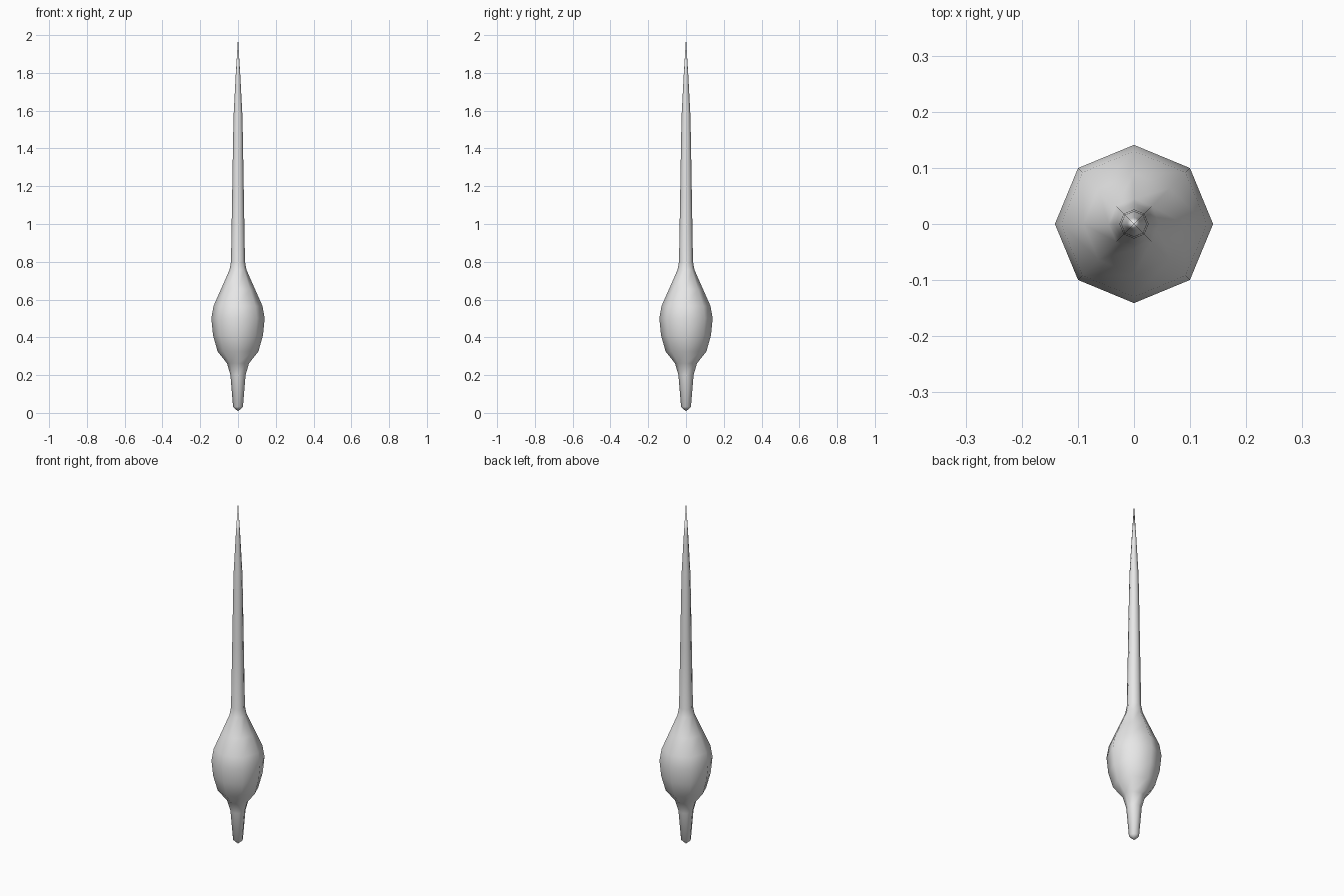
import bpy, bmesh, math

cube = bpy.data.objects.get("Cube")
if cube:
    bpy.data.objects.remove(cube, do_unlink=True)

SIDES = 8
# Cross-section as (radius, height), from the bottom tip to the top point
PROFILE = [(0, 0.008), (0.026, 0.032), (0.040, 0.20), (0.058, 0.262),
           (0.108, 0.325), (0.132, 0.41), (0.141, 0.50), (0.130, 0.565),
           (0.090, 0.655), (0.045, 0.757), (0.037, 0.80), (0.031, 1.15),
           (0.026, 1.45), (0.023, 1.58), (0.012, 1.79), (0, 1.985)]

# Plain grey material
grey = bpy.data.materials.new("light_grey")
grey.use_nodes = True
colour = (0.8, 0.8, 0.8, 1)
grey.diffuse_color = colour
grey.node_tree.nodes["Principled BSDF"].inputs["Base Color"].default_value = colour

# Spindle: the profile turned around the vertical axis
bm = bmesh.new()
verts = [bm.verts.new((r, 0, z)) for r, z in PROFILE]
edges = [bm.edges.new(pair) for pair in zip(verts, verts[1:])]
bmesh.ops.spin(bm, geom=verts + edges, cent=(0, 0, 0), axis=(0, 0, 1),
               angle=math.tau, steps=SIDES, use_duplicate=False)
bmesh.ops.remove_doubles(bm, verts=bm.verts, dist=0.0005)
bmesh.ops.recalc_face_normals(bm, faces=bm.faces)
for face in bm.faces:
    face.smooth = True

mesh = bpy.data.meshes.new("spindle")
bm.to_mesh(mesh)
bm.free()
mesh.materials.append(grey)
spindle = bpy.data.objects.new("spindle", mesh)
bpy.context.collection.objects.link(spindle)
